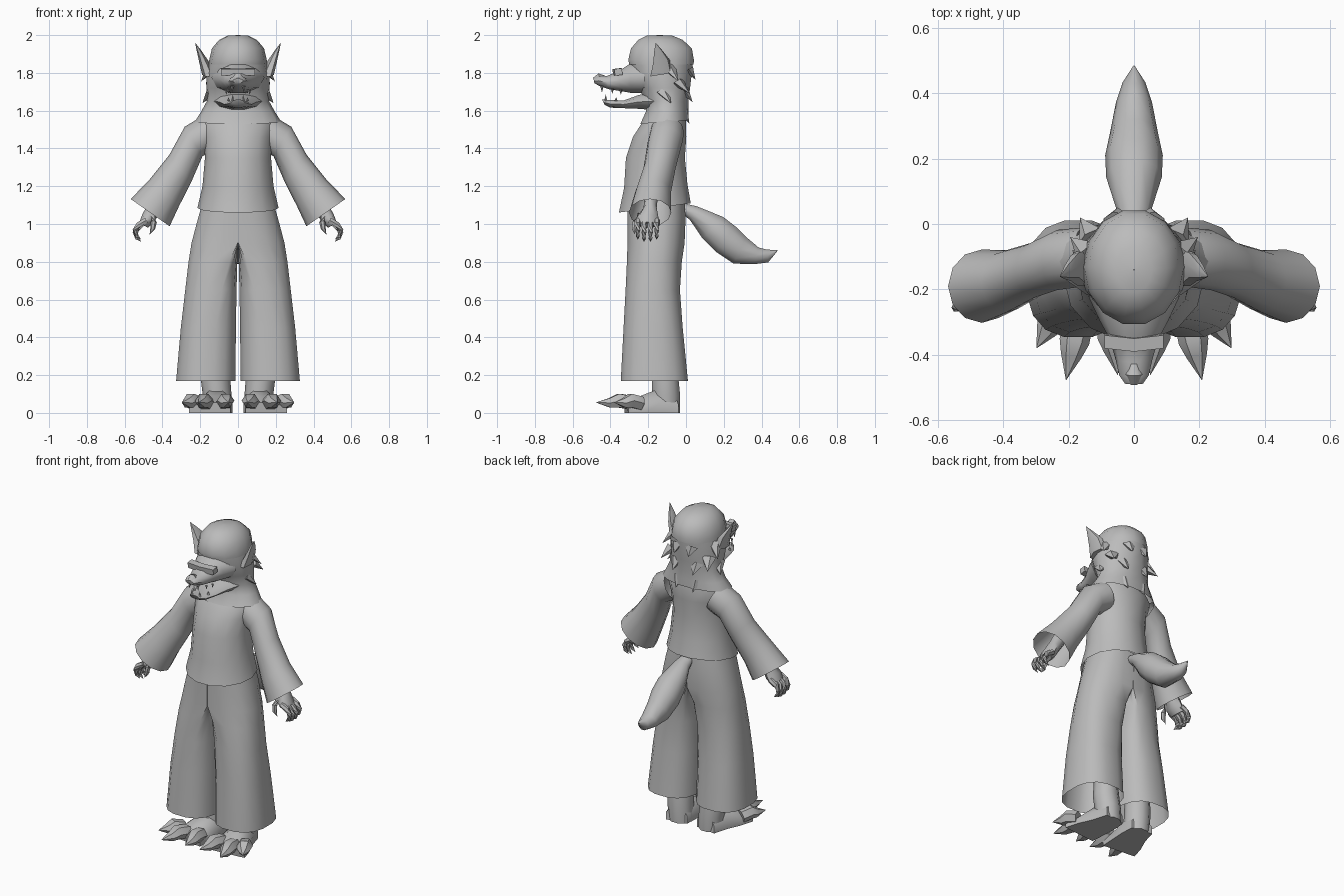
import bpy, bmesh, math
from mathutils import Vector as V

grey = bpy.data.materials.new("plain grey")
grey.diffuse_color = (0.5, 0.5, 0.5, 1)


def finish(name, bm, mirror=False, angle=50):
    bmesh.ops.remove_doubles(bm, verts=bm.verts, dist=0.0004)
    bmesh.ops.recalc_face_normals(bm, faces=bm.faces)
    me = bpy.data.meshes.new(name)
    bm.to_mesh(me)
    bm.free()
    ob = bpy.data.objects.new(name, me)
    bpy.context.collection.objects.link(ob)
    me.materials.append(grey)
    if mirror:
        ob.modifiers.new("mirror", 'MIRROR').use_clip = True
    bpy.ops.object.select_all(action='DESELECT')
    ob.select_set(True)
    bpy.context.view_layer.objects.active = ob
    bpy.ops.object.shade_smooth_by_angle(angle=math.radians(angle))
    return ob


def skin(bm, rings, cap0=False, cap1=False):
    vs = [[bm.verts.new(p) for p in r] for r in rings]
    n = len(vs[0])
    for a, b in zip(vs, vs[1:]):
        for i in range(n):
            j = (i + 1) % n
            bm.faces.new((a[i], a[j], b[j], b[i]))
    if cap0:
        bm.faces.new(vs[0])
    if cap1:
        bm.faces.new(vs[-1])


def ring(c, u, v, n=12):
    c, u, v = V(c), V(u), V(v)
    return [c + u * math.cos(2 * math.pi * i / n) + v * math.sin(2 * math.pi * i / n) for i in range(n)]


def flat(z, cy, rx, ry, tilt=0.0, cx=0.0, n=14):
    """Level ring; tilt raises its back edge and lowers its front edge."""
    return ring((cx, cy, z), (rx, 0, 0), (0, ry, tilt), n)


def upright(top, low, hw, x=0.0, n=10):
    """Ring spanned by a top and a bottom (y, z) point and a half width."""
    t, l = V((x, *top)), V((x, *low))
    return ring((t + l) / 2, (hw, 0, 0), (t - l) / 2, n)


def loft(name, rings, cap0=False, cap1=False, mirror=False, angle=50):
    bm = bmesh.new()
    skin(bm, rings, cap0, cap1)
    return finish(name, bm, mirror, angle)


def tube(bm, pts, radii, flatten=1.0, n=6):
    """Tapering tube along points, used for fingers, claws and tufts."""
    pts = [V(p) for p in pts]
    rings = []
    for i, p in enumerate(pts):
        d = (pts[min(i + 1, len(pts) - 1)] - pts[max(i - 1, 0)]).normalized()
        side = d.cross(V((0, 0, 1)) if abs(d.z) < 0.9 else V((0, 1, 0))).normalized()
        rings.append(ring(p, side * radii[i], d.cross(side) * radii[i] * flatten, n))
    skin(bm, rings, True, radii[-1] > 0.001)


# Shirt body
loft("shirt", [flat(1.085, -.165, .215, .195, .025), flat(1.2, -.16, .188, .172, .01),
               flat(1.35, -.162, .175, .16), flat(1.46, -.14, .18, .145),
               flat(1.54, -.115, .195, .118), flat(1.6, -.1, .14, .09)])

# Wide sleeves
loft("sleeve", [ring((.15, -.10, 1.485), (.04, 0, .085), (0, .09, 0)),
                ring((.235, -.11, 1.437), (.047, 0, .078), (0, .092, 0)),
                ring((.305, -.14, 1.295), (.058, 0, .072), (0, .085, 0)),
                ring((.39, -.175, 1.165), (.077, 0, .072), (0, .095, 0)),
                ring((.465, -.19, 1.06), (.103, 0, .072), (0, .112, 0))], mirror=True)

# Forearm and palm
loft("hand", [ring((.385, -.18, 1.19), (.035, 0, .03), (0, .035, 0), 8),
              ring((.445, -.19, 1.085), (.03, 0, .025), (0, .035, 0), 8),
              ring((.475, -.205, 1.03), (.032, 0, .02), (0, .06, 0), 8),
              ring((.50, -.205, .995), (.022, 0, .015), (0, .055, 0), 8)],
     True, True, mirror=True)

# Curled clawed fingers and thumb
bm = bmesh.new()
for y, dz in ((-.255, .012), (-.222, 0), (-.188, 0), (-.155, .012)):
    tube(bm, [(.485, y, 1.02), (.525, y, .985 + dz), (.543, y, .955 + dz),
              (.535, y, .925 + dz), (.512, y, .905 + dz)], [.017, .017, .015, .011, 0])
tube(bm, [(.45, -.24, 1.05), (.447, -.268, 1.01), (.452, -.275, .975), (.468, -.272, .945)],
     [.02, .017, .013, 0])
finish("fingers", bm, True)

# Wide trousers: half-round at the waist, separating into two legs
bm = bmesh.new()
rings = []
for z, inner, outer, front, back, split in (
        (1.13, 0, .185, -.31, -.005, 0), (1.03, 0, .215, -.312, 0, 0), (.9, 0, .25, -.312, -.005, 0),
        (.8, .003, .265, -.315, -.02, .45), (.65, .006, .282, -.322, -.03, .8),
        (.45, .009, .305, -.333, -.015, 1), (.17, .011, .33, -.348, .013, 1)):
    cy, ry = (front + back) / 2, (back - front) / 2
    pts = []
    for i in range(16):
        a = 2 * math.pi * (i + .5) / 16 - math.pi
        c, s = math.cos(a), math.sin(a)
        oval = (inner + outer) / 2 + (outer - inner) / 2 * math.copysign(abs(c) ** .8, c)
        half = max(0, c + .2) / 1.2 * outer if c > -.2 else inner
        pts.append((half + (oval - half) * split, cy + ry * math.copysign(abs(s) ** .8, s), z))
    rings.append(pts)
skin(bm, rings)
bmesh.ops.delete(bm, geom=[f for f in bm.faces if all(v.co.x < .0005 for v in f.verts)], context='FACES')
finish("trousers", bm, True)

# Ankles and feet
loft("ankle", [flat(.36, -.115, .06, .065, 0, .12, 10), flat(.17, -.11, .078, .075, 0, .118, 10),
               flat(.09, -.105, .076, .078, 0, .11, 10), flat(0, -.105, .075, .076, 0, .105, 10)],
     True, True, mirror=True)
foot = []
for y, x0, x1, h in ((-.06, .035, .17, .10), (-.15, .03, .195, .125), (-.24, .035, .235, .09), (-.325, .04, .26, .055)):
    w = x1 - x0
    foot.append([(x0, y, 0), (x0, y, h * .5), (x0 + w * .28, y, h), (x0 + w * .7, y, h),
                 (x1, y + .02, h * .45), (x1, y + .02, 0)])
loft("foot", foot, True, True, mirror=True)

# Toes with raised claws
bm = bmesh.new()
for base, tip in (((.075, -.27), (.05, -.462)), ((.165, -.28), (.208, -.478)), ((.22, -.24), (.298, -.38))):
    b, t = V((*base, .05)), V((*tip, .055))
    m = b.lerp(t, .4)
    m.z = .065
    tube(bm, [b, m, b.lerp(t, .62), t], [.045, .046, .032, 0], .9)
finish("toes", bm, True, 40)

# Bushy tail
loft("tail", [upright((-.03, 1.115), (-.03, 1.06), .035), upright((.06, 1.095), (.02, 1.02), .052),
              upright((.2, 1.04), (.085, .92), .085), upright((.265, .99), (.155, .85), .088),
              upright((.32, .935), (.25, .787), .072), upright((.385, .878), (.36, .785), .055),
              upright((.43, .866), (.435, .795), .035), upright((.485, .862), (.485, .858), .001)], True, True)

# Head with a flared furry neck
loft("head", [flat(1.54, -.115, .23, .13, .01), flat(1.595, -.10, .195, .115), flat(1.65, -.10, .165, .115),
              flat(1.72, -.115, .168, .14), flat(1.8, -.13, .165, .165), flat(1.88, -.13, .148, .172)], angle=60)

# Cap with a slightly wider rim
loft("cap", [flat(1.845, -.13, .155, .175), flat(1.87, -.132, .152, .178), flat(1.93, -.13, .138, .165),
             flat(1.975, -.135, .1, .12), flat(1.997, -.14, .055, .07), flat(2.0, -.14, .001, .001)], angle=60)

# Snout, nose and lower jaw
loft("snout", [upright((-.22, 1.86), (-.22, 1.69), .14), upright((-.30, 1.85), (-.29, 1.69), .105),
               upright((-.36, 1.81), (-.34, 1.70), .075), upright((-.42, 1.785), (-.41, 1.712), .056),
               upright((-.465, 1.787), (-.46, 1.73), .045), upright((-.49, 1.77), (-.485, 1.745), .028)], True, True)
loft("lower_jaw", [upright((-.16, 1.70), (-.16, 1.60), .13), upright((-.25, 1.685), (-.25, 1.608), .1),
                   upright((-.33, 1.655), (-.33, 1.612), .072), upright((-.41, 1.658), (-.40, 1.615), .055),
                   upright((-.445, 1.66), (-.43, 1.63), .032)], True, True)
bm = bmesh.new()
tube(bm, [(0, -.43, 1.775), (0, -.46, 1.78), (0, -.488, 1.765)], [.015, .026, .014], .8)
finish("nose", bm)

# Teeth
bm = bmesh.new()
for x, y, z, dz in ((.03, -.445, 1.73, -.035), (.05, -.39, 1.715, -.025), (.062, -.345, 1.71, -.025),
                    (.028, -.425, 1.65, .035), (.05, -.37, 1.65, .022)):
    tube(bm, [(x, y, z), (x, y, z + dz)], [.009, 0], n=4)
finish("teeth", bm, True, 30)

# Narrow visor bar across the eyes
loft("visor", [[(x, -.335 - d, 1.79), (x, -.375 - d, 1.785), (x, -.38 - d, 1.82), (x, -.34 - d, 1.825)]
               for x, d in ((-.09, 0), (0, .01), (.09, 0))], True, True, angle=30)

# Pointed ears
loft("ear", [ring((.155, -.135, 1.79), (.035, 0, .0), (0, .062, .01), 6),
             ring((.18, -.13, 1.86), (.026, -.01, 0), (0, .045, .01), 6),
             ring((.205, -.145, 1.915), (.013, -.005, 0), (0, .024, 0), 6),
             ring((.226, -.16, 1.958), (.001, 0, 0), (0, .001, 0), 6)], True, False, True, 40)

# Fur tufts on the cheeks and the back of the neck
bm = bmesh.new()
for a, b in (((.14, -.09, 1.83), (.195, -.04, 1.755)), ((.14, -.12, 1.70), (.188, -.08, 1.64)),
             ((.13, -.04, 1.75), (.165, .02, 1.69)), ((.05, .015, 1.82), (.05, .05, 1.765)),
             ((.07, -.01, 1.71), (.07, .035, 1.645)), ((.06, -.015, 1.6), (.06, .018, 1.53))):
    tube(bm, [a, b], [.045, 0], .6, 5)
finish("fur_tufts", bm, True, 40)
